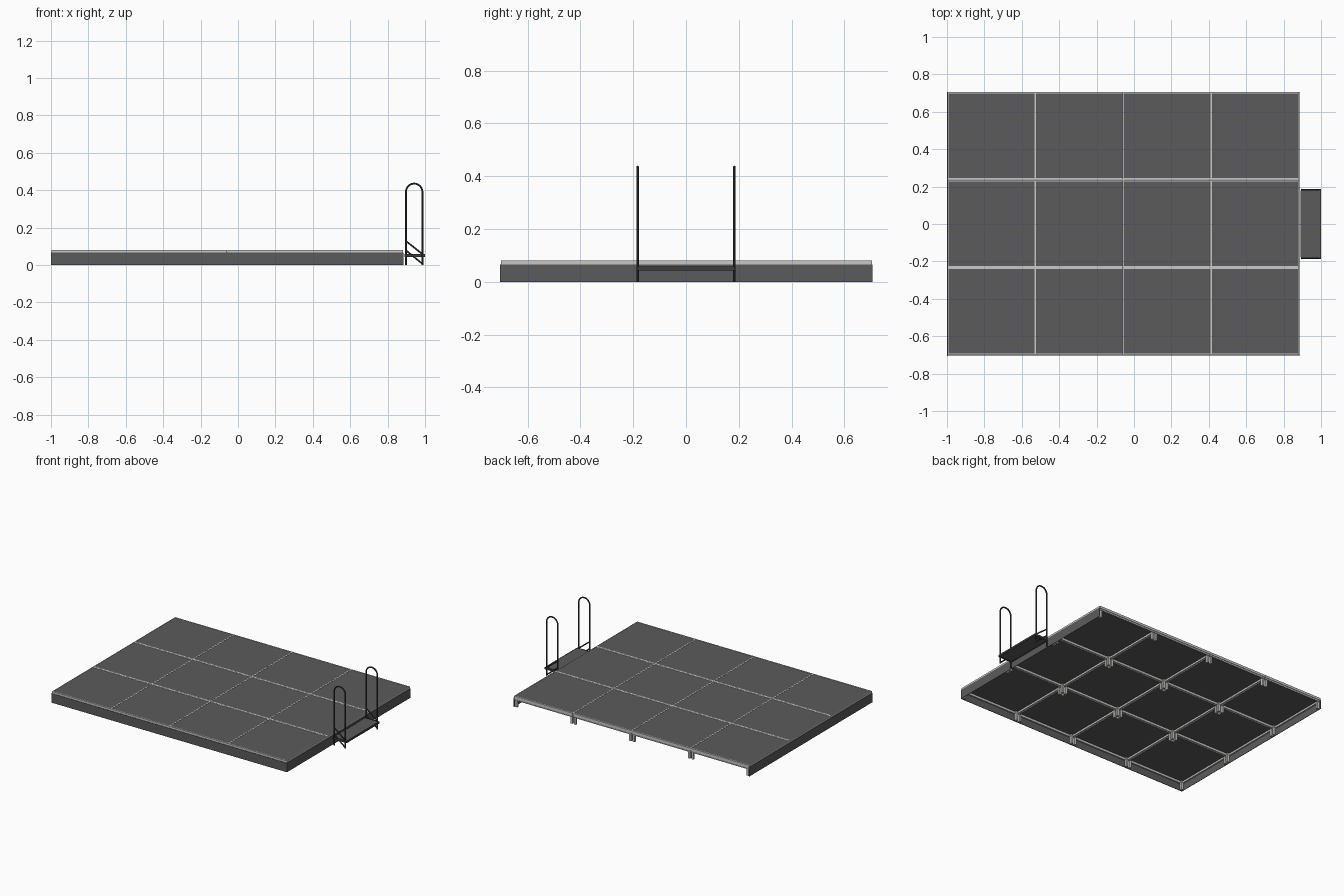
import bpy, bmesh, math
from mathutils import Vector, Matrix

if "Cube" in bpy.data.objects:
    bpy.data.objects.remove(bpy.data.objects["Cube"])


def material(name, rgb):
    m = bpy.data.materials.new(name)
    m.diffuse_color = (*rgb, 1)
    m.use_nodes = True
    m.node_tree.nodes["Principled BSDF"].inputs["Base Color"].default_value = m.diffuse_color
    return m


DECK = material("charcoal_deck", (0.105, 0.105, 0.108))
SILVER = material("silver_aluminium", (0.58, 0.58, 0.57))
BLACK = material("dark_steel", (0.045, 0.045, 0.048))


def boxes(name, mat, items):
    """One object made of boxes given as (min corner, max corner)."""
    bm = bmesh.new()
    for lo, hi in items:
        lo, hi = Vector(lo), Vector(hi)
        size = hi - lo
        bmesh.ops.create_cube(bm, size=1, matrix=Matrix.Translation((lo + hi) / 2)
                              @ Matrix.Diagonal((*size, 1)))
    me = bpy.data.meshes.new(name)
    bm.to_mesh(me)
    bm.free()
    me.materials.append(mat)
    ob = bpy.data.objects.new(name, me)
    bpy.context.collection.objects.link(ob)
    return ob


def tube(name, mat, points, radius):
    """Round pipe along a polyline."""
    cu = bpy.data.curves.new(name, 'CURVE')
    cu.dimensions = '3D'
    cu.bevel_depth = radius
    cu.bevel_resolution = 2
    cu.use_fill_caps = True
    sp = cu.splines.new('POLY')
    sp.points.add(len(points) - 1)
    for p, co in zip(sp.points, points):
        p.co = (*co, 1)
    cu.materials.append(mat)
    ob = bpy.data.objects.new(name, cu)
    bpy.context.collection.objects.link(ob)
    return ob


X0, X1, Y0, Y1, TOP = -0.997, 0.882, -0.702, 0.706, 0.08
NX, NY = 4, 3
DX, DY = (X1 - X0) / NX, (Y1 - Y0) / NY
RX, RY = 0.004, 0.008            # visible rim widths

panels, rims, legs = [], [], []
for i in range(NX):
    for j in range(NY):
        a, b = X0 + i * DX + 0.0005, X0 + (i + 1) * DX - 0.0005
        c, d = Y0 + j * DY + 0.0005, Y0 + (j + 1) * DY - 0.0005
        panels.append(((a + RX, c + RY, 0.067), (b - RX, d - RY, 0.079)))
        # upper lip and recessed lower lip of the edge rails
        for z0, z1, inset, wx, wy in ((0.063, TOP, 0, RX, RY),
                                      (0.055, 0.063, 0.003, 0.007, 0.007),
                                      (0.050, 0.055, 0, 0.010, 0.010)):
            p, q, r, s = a + inset, b - inset, c + inset, d - inset
            rims += [((p, r, z0), (q, r + wy, z1)),
                     ((p, s - wy, z0), (q, s, z1)),
                     ((p, r + wy, z0), (p + wx, s - wy, z1)),
                     ((q - wx, r + wy, z0), (q, s - wy, z1))]
        # four short corner posts per module
        w, k = 0.016, 0.005
        for x in (a + k, b - k - w):
            for y in (c + k, d - k - w):
                legs.append(((x, y, 0), (x + w, y + w, 0.0665)))

boxes("deck_panels", DECK, panels)
boxes("deck_frames", SILVER, rims)
boxes("support_legs", SILVER, legs)

# skirting on three sides, the back stays open
T, H = 0.003, 0.066
boxes("front_skirt", DECK, [((X0 - T, Y0 - T, 0), (X1 + T, Y0, H))])
boxes("side_skirts", DECK, [((X0 - T, Y0, 0), (X0, Y1, H)),
                            ((X1, Y0, 0), (X1 + T, Y1, H))])

# step unit with a pair of arched handrails
XA, XB, RAD = 0.898, 0.986, 0.005
mid, arc = (XA + XB) / 2, (XB - XA) / 2
for side, y in (("front", -0.183), ("back", 0.183)):
    path = [(XA, y, 0)]
    for n in range(13):
        t = math.pi * (1 - n / 12)
        path.append((mid + arc * math.cos(t), y, 0.391 + arc * math.sin(t)))
    path.append((XB, y, 0))
    tube(side + "_handrail", BLACK, path, RAD)
    tube(side + "_upper_brace", BLACK, [(XA, y, 0.128), (XB, y, 0.058)], 0.0045)
    tube(side + "_lower_brace", BLACK, [(XA, y, 0.078), (XB, y, 0.006)], 0.0045)

boxes("step_tread", DECK, [((0.893, -0.178, 0.046), (0.996, 0.178, 0.057))])
boxes("step_frame", BLACK, [((0.892, -0.186, 0.043), (1.0, -0.178, 0.058)),
                            ((0.892, 0.178, 0.043), (1.0, 0.186, 0.058)),
                            ((0.996, -0.178, 0.043), (1.0, 0.178, 0.058)),
                            ((0.889, -0.178, 0.043), (0.893, 0.178, 0.058))])

# convert pipes to smooth meshes
bpy.ops.object.select_all(action='DESELECT')
pipes = [o for o in bpy.context.scene.objects if o.type == 'CURVE']
for o in pipes:
    o.select_set(True)
bpy.context.view_layer.objects.active = pipes[0]
bpy.ops.object.convert(target='MESH')
bpy.ops.object.shade_smooth_by_angle()
